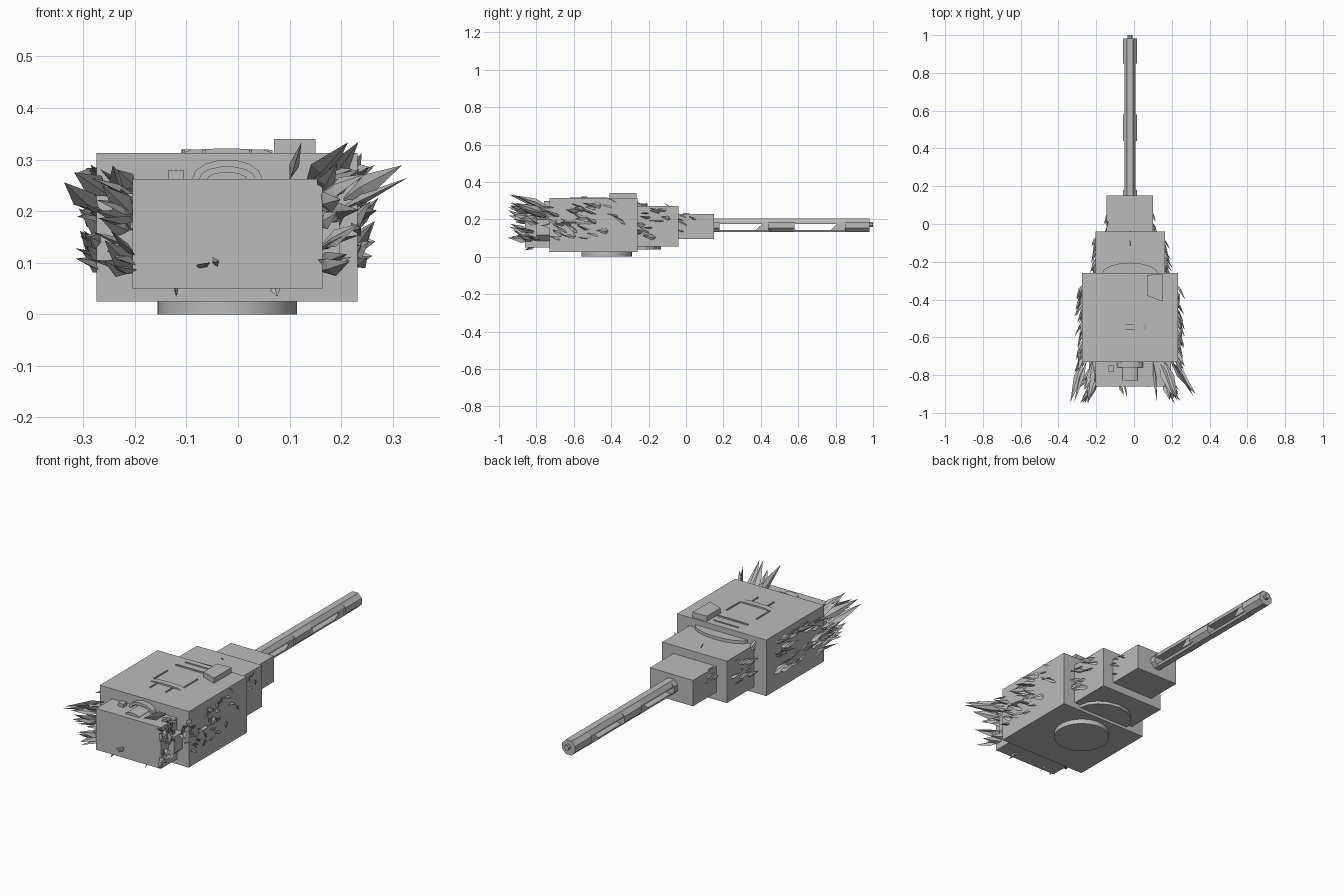
import bpy, bmesh, math, random
from mathutils import Vector

if "Cube" in bpy.data.objects:
    bpy.data.objects.remove(bpy.data.objects["Cube"], do_unlink=True)
random.seed(7)
CX = -0.021  # turret centre line

grey = bpy.data.materials.new("matte_grey")
grey.use_nodes = True
colour = (0.5, 0.5, 0.5, 1)
grey.diffuse_color = colour
grey.node_tree.nodes["Principled BSDF"].inputs["Base Color"].default_value = colour


def finish(name, bm):
    bmesh.ops.recalc_face_normals(bm, faces=bm.faces)
    mesh = bpy.data.meshes.new(name)
    bm.to_mesh(mesh)
    bm.free()
    mesh.materials.append(grey)
    obj = bpy.data.objects.new(name, mesh)
    bpy.context.collection.objects.link(obj)
    return obj


def prism(name, pts, axis, a, b):
    """Extrude a 2D outline from a to b along y or z."""
    place = (lambda p, t: (p[0], t, p[1])) if axis == "y" else (lambda p, t: (p[0], p[1], t))
    bm = bmesh.new()
    rings = [[bm.verts.new(place(p, t)) for p in pts] for t in (a, b)]
    n = len(pts)
    for ring in rings:
        bm.faces.new(ring)
    for i in range(n):
        j = (i + 1) % n
        bm.faces.new((rings[0][i], rings[0][j], rings[1][j], rings[1][i]))
    return finish(name, bm)


def box(name, x0, x1, y0, y1, z0, z1):
    return prism(name, [(x0, y0), (x1, y0), (x1, y1), (x0, y1)], "z", z0, z1)


def ring(cx, cy, rx, ry, n, start=0.0, sweep=2 * math.pi, closed=True):
    steps = n if closed else n - 1
    return [(cx + rx * math.cos(start + sweep * i / steps),
             cy + ry * math.sin(start + sweep * i / steps)) for i in range(n)]


# Turret blocks
box("main_block", -0.274, 0.232, -0.73, -0.26, 0.025, 0.313)
box("rear_block", -0.204, 0.164, -0.86, -0.70, 0.05, 0.262)
box("front_block", -0.205, 0.163, -0.28, -0.04, 0.055, 0.27)
box("mantlet_block", -0.145, 0.10, -0.06, 0.15, 0.095, 0.228)
base = prism("turret_ring", ring(CX, -0.425, 0.135, 0.135, 48), "z", 0, 0.03)
bpy.context.view_layer.objects.active = base
base.select_set(True)
bpy.ops.object.shade_smooth_by_angle(angle=math.radians(30))

# Bulging flanks either side of the rear block
flank = [(0.16, 0.06), (0.218, 0.115), (0.218, 0.2), (0.16, 0.2)]
for side, label in ((1, "left"), (-1, "right")):
    prism(label + "_flank", [(CX + side * (x + 0.0), z) for x, z in flank], "y", -0.80, -0.72)

# Rounded hull showing above and below the front block
for name, depth, z0, z1 in (("hull_brow", 0.06, 0.26, 0.285), ("hull_chin", 0.13, 0.04, 0.06)):
    prism(name, ring(CX, -0.265, 0.15, depth, 9, 0, math.pi, False), "z", z0, z1)

# Roof details
prism("roof_hatch", [(0.07, -0.38), (0.15, -0.41), (0.15, -0.265), (0.07, -0.27)], "z", 0.31, 0.34)
box("roof_front_strip", -0.11, 0.06, -0.35, -0.343, 0.31, 0.319)
box("roof_second_strip", -0.09, 0.05, -0.30, -0.294, 0.31, 0.317)
for side, label in ((1, "left"), (-1, "right")):
    for i, (x, y0, y1) in enumerate(((0.085, -0.53, -0.42), (0.045, -0.62, -0.54))):
        xc = CX + side * x
        box(f"{label}_roof_rib_{i}", xc - 0.003, xc + 0.003, y0, y1, 0.31, 0.318)
prism("roof_ridge", [(-0.11, 0.312), (0.07, 0.312), (0.05, 0.319), (0.0, 0.321),
                     (-0.045, 0.321), (-0.09, 0.319)], "y", -0.56, -0.53)

# Arched rear cover and its low dome
outer = ring(CX, 0.262, 0.068, 0.038, 8, 0, math.pi, False)
inner = ring(CX, 0.262, 0.054, 0.024, 8, math.pi, -math.pi, False)
prism("rear_arch", outer + inner, "y", -0.76, -0.72)
prism("rear_dome", ring(CX, 0.26, 0.04, 0.016, 8, 0, math.pi, False), "y", -0.83, -0.73)
box("rear_bracket", -0.136, -0.105, -0.78, -0.75, 0.26, 0.279)

# Gun barrel: open half-shell on top, collars, narrow lower rails
BZ, BR = 0.168, 0.038


def octagon(r):
    return ring(CX, BZ, r, r, 8, math.pi / 8)


prism("barrel_top", [(CX - 0.03, 0.176), (CX + 0.03, 0.176), (CX + 0.03, 0.185),
                     (CX + 0.017, 0.205), (CX - 0.017, 0.205), (CX - 0.03, 0.185)], "y", 0.14, 0.98)
for i, (y0, y1) in enumerate(((0.14, 0.18), (0.44, 0.58), (0.85, 0.982))):
    prism(f"barrel_collar_{i}", octagon(BR + 0.002), "y", y0, y1)
for i, (y0, y1) in enumerate(((0.16, 0.46), (0.56, 0.86))):
    prism(f"barrel_rail_{i}", [(CX - 0.016, 0.131), (CX + 0.016, 0.131),
                               (CX + 0.02, 0.143), (CX - 0.02, 0.143)], "y", y0, y1)
    # slanted webs closing the far end of each slot
    bm = bmesh.new()
    for x in (CX - 0.028, CX + 0.028):
        tri = [(x, y1 - 0.09, 0.14), (x, y1, 0.14), (x, y1, 0.178), (x, y1 - 0.05, 0.178)]
        bm.faces.new([bm.verts.new(v) for v in tri])
    finish(f"barrel_web_{i}", bm)
prism("muzzle", ring(CX, 0.172, 0.014, 0.014, 8, math.pi / 8), "y", 0.97, 1.0)


# Camouflage foliage: faceted spindle leaves
def leaf(bm, root, direction, length, width):
    d = Vector(direction).normalized()
    root = Vector(root)
    across = d.cross(Vector((random.uniform(-1, 1), 0.2, random.uniform(-1, 1)))).normalized()
    up = across.cross(d)
    tip = root + d * length
    tip.y = max(tip.y, -0.99)
    mid = root.lerp(tip, 0.4)
    belt = [bm.verts.new(mid + o) for o in (across * width, up * width * 0.4,
                                            -across * width, -up * width * 0.4)]
    for end in (bm.verts.new(root), bm.verts.new(tip)):
        for i in range(4):
            bm.faces.new((end, belt[i], belt[(i + 1) % 4]))


# name, half width, y range, z range, count, length, outward lean
patches = [
    ("main", 0.248, (-0.70, -0.29), (0.08, 0.27), 44, 0.105, 0.45),
    ("rear", 0.185, (-0.84, -0.73), (0.08, 0.26), 20, 0.135, 0.75),
    ("front", 0.182, (-0.23, -0.06), (0.08, 0.25), 16, 0.085, 0.5),
    ("mantlet", 0.122, (-0.01, 0.07), (0.12, 0.22), 6, 0.065, 0.4),
]
for side, label in ((1, "left"), (-1, "right")):
    for name, half, ys, zs, count, size, lean in patches:
        bm = bmesh.new()
        for _ in range(count):
            root = (CX + side * (half - 0.008), random.uniform(*ys), random.uniform(*zs))
            way = (side * lean * random.uniform(0.4, 1.3), -1, random.uniform(0.0, 0.65))
            leaf(bm, root, way, size * random.uniform(0.7, 1.2), size * random.uniform(0.11, 0.18))
        finish(f"{label}_{name}_foliage", bm)

# Taller leaf sprigs on the rear corners and a few loose leaves
bm = bmesh.new()
for x, z, dx, dz in ((0.10, 0.26, 0.1, 0.32), (0.13, 0.25, 0.4, 0.4), (0.16, 0.24, 0.35, 0.45),
                     (0.20, 0.22, 0.6, 0.35), (-0.22, 0.22, -0.1, 0.3), (-0.25, 0.23, -0.3, 0.2),
                     (-0.27, 0.2, -0.3, 0.25), (0.19, 0.2, 0.75, 0.35)):
    leaf(bm, (x, -0.72, z), (dx, -1, dz), 0.24, 0.024)
finish("rear_corner_sprigs", bm)
bm = bmesh.new()
for root, way, size in (((-0.08, -0.85, 0.09), (0.5, -1, 0.2), 0.06),
                        ((-0.05, -0.85, 0.1), (0.2, -1, 0.05), 0.07),
                        ((-0.12, -0.80, 0.06), (0, -1, -0.4), 0.07),
                        ((0.07, -0.80, 0.06), (0.1, -1, -0.4), 0.07),
                        ((-0.02, -0.03, 0.22), (0, -0.7, 0.55), 0.11),
                        ((-0.20, -0.22, 0.25), (-0.2, -0.6, 0.6), 0.09)):
    leaf(bm, root, way, size, 0.011)
finish("loose_leaves", bm)
